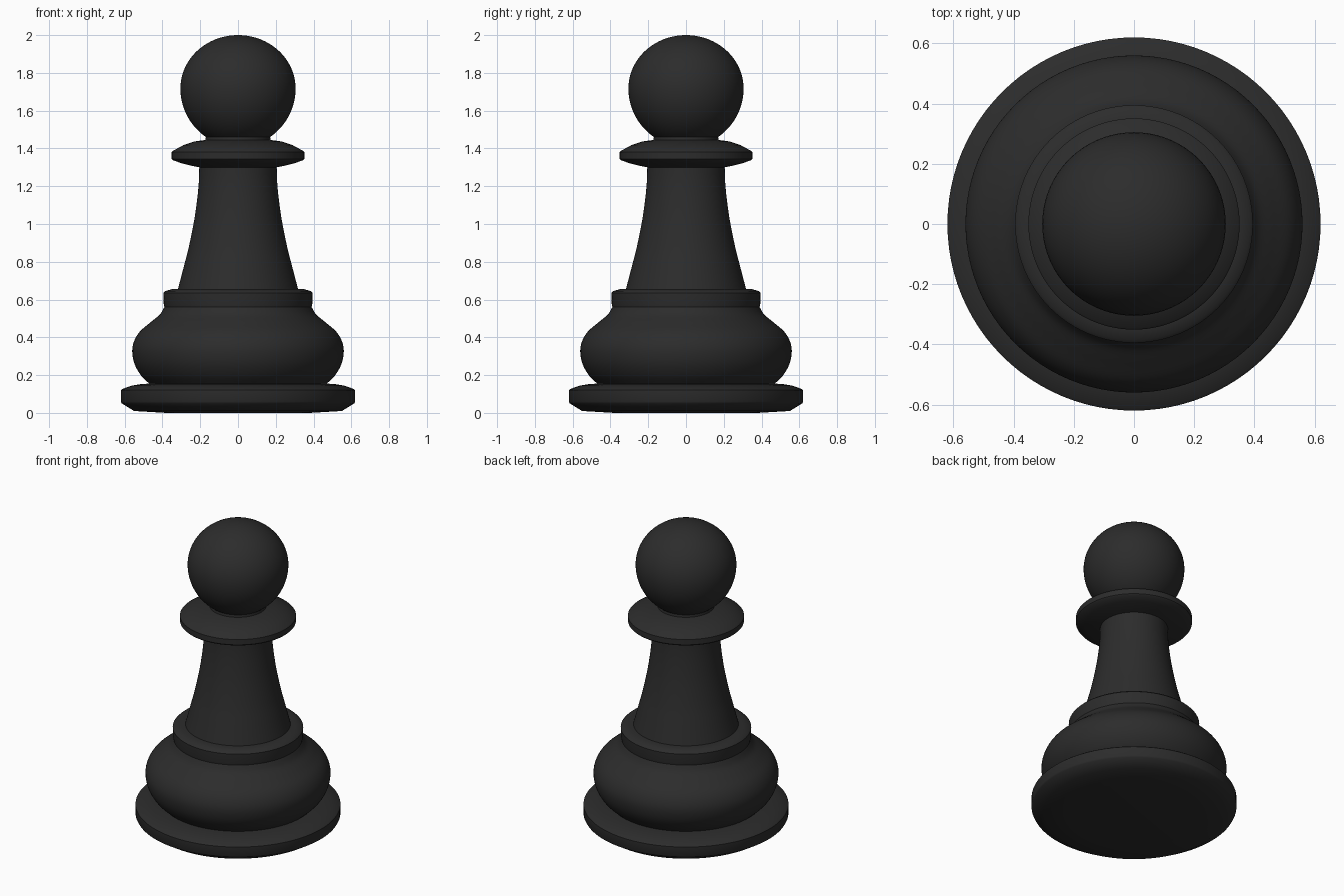
import bpy, bmesh, math
from mathutils import Matrix

if "Cube" in bpy.data.objects:
    bpy.data.objects.remove(bpy.data.objects["Cube"])

SEGMENTS = 96

dark = bpy.data.materials.new("dark_finish")
dark.diffuse_color = (0.025, 0.025, 0.025, 1)
dark.use_nodes = True
dark.node_tree.nodes["Principled BSDF"].inputs["Base Color"].default_value = dark.diffuse_color


def smooth_profile(pts, steps=6):
    """Catmull-Rom curve through (radius, height) points."""
    p = [pts[0]] + pts + [pts[-1]]
    out = []
    for a, b, c, d in zip(p, p[1:], p[2:], p[3:]):
        for i in range(steps):
            t = i / steps
            out.append(tuple(
                0.5 * (2 * b[k] + (c[k] - a[k]) * t
                       + (2 * a[k] - 5 * b[k] + 4 * c[k] - d[k]) * t ** 2
                       + (3 * b[k] - a[k] - 3 * c[k] + d[k]) * t ** 3)
                for k in (0, 1)))
    return out + [pts[-1]]


def lathe(name, profile):
    """Turn a (radius, height) profile around z."""
    bm = bmesh.new()
    verts = [bm.verts.new((r, 0, z)) for r, z in profile]
    edges = [bm.edges.new(pair) for pair in zip(verts, verts[1:])]
    bmesh.ops.spin(bm, geom=verts + edges, cent=(0, 0, 0), axis=(0, 0, 1),
                   angle=2 * math.pi, steps=SEGMENTS, use_merge=True)
    bmesh.ops.remove_doubles(bm, verts=bm.verts, dist=1e-5)
    bmesh.ops.recalc_face_normals(bm, faces=bm.faces)
    # Open shells: make sure the widest side face points outward
    bm.normal_update()
    flow = sum((f.normal.x * f.calc_center_median().x
                + f.normal.y * f.calc_center_median().y) * f.calc_area()
               for f in bm.faces)
    if flow < 0:
        bmesh.ops.reverse_faces(bm, faces=bm.faces)
    mesh = bpy.data.meshes.new(name)
    bm.to_mesh(mesh)
    bm.free()
    mesh.materials.append(dark)
    obj = bpy.data.objects.new(name, mesh)
    bpy.context.collection.objects.link(obj)
    bpy.ops.object.select_all(action='DESELECT')
    obj.select_set(True)
    bpy.context.view_layer.objects.active = obj
    bpy.ops.object.shade_smooth_by_angle(angle=math.radians(35))


# Foot disc with chamfered underside
lathe("base", [(0, 0), (0.38, 0), (0.55, 0.01), (0.615, 0.05), (0.62, 0.06),
               (0.62, 0.12), (0.612, 0.127), (0.56, 0.145), (0.51, 0.153),
               (0.47, 0.155)])

# Rounded lower body, curving in to the collar
lathe("lower_bulb", smooth_profile(
    [(0.47, 0.155), (0.515, 0.2), (0.548, 0.26), (0.56, 0.325), (0.55, 0.38),
     (0.52, 0.43), (0.465, 0.478), (0.415, 0.52), (0.39, 0.56)]))

# Narrow collar under the stem
lathe("lower_collar", [(0.39, 0.56), (0.393, 0.575), (0.395, 0.635),
                       (0.385, 0.645), (0.35, 0.655), (0.318, 0.655)])

# Tapered stem
lathe("stem", smooth_profile(
    [(0.318, 0.655), (0.288, 0.77), (0.26, 0.88), (0.232, 1.02),
     (0.215, 1.14), (0.207, 1.23), (0.205, 1.30)]))

# Flared disc under the head
lathe("upper_collar", [(0.205, 1.30), (0.24, 1.307), (0.30, 1.322),
                       (0.345, 1.338), (0.351, 1.345), (0.351, 1.38),
                       (0.345, 1.387), (0.29, 1.417), (0.23, 1.437),
                       (0.172, 1.445)])

# Ball head, slightly flattened on top
head = [(0.172, 1.445)]
for i in range(33):
    a = math.radians(-56 + 146 * i / 32)
    height = 0.282 if a > 0 else 0.31
    head.append((0.305 * math.cos(a) if i < 32 else 0.0,
                 1.718 + height * math.sin(a)))
lathe("head", head)
